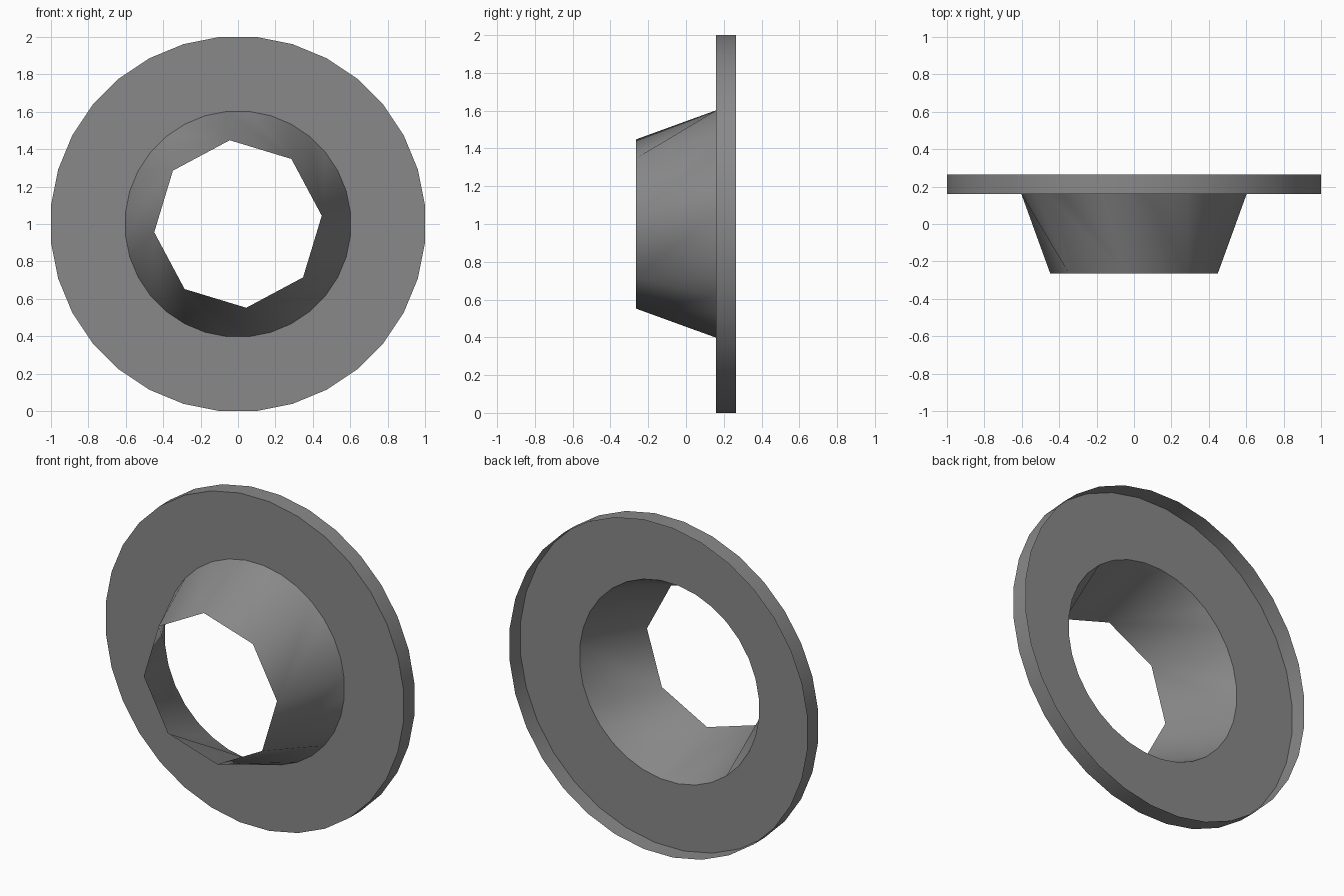
import bpy, bmesh, math

if "Cube" in bpy.data.objects:
    bpy.data.objects.remove(bpy.data.objects["Cube"])

SIDES = 32                      # sides of the flange and its hole
MOUTH = 8                       # sides of the narrow front opening
HALF = math.pi / SIDES          # half-step turn so flats face the axes
R_OUT = 1.0 / math.cos(HALF)
R_HOLE = 0.605
R_MOUTH = 0.45
Y_BACK, Y_PLATE, Y_FRONT = 0.265, 0.16, -0.265

# Dark grey metal
metal = bpy.data.materials.new("dark_grey")
metal.diffuse_color = (0.25, 0.25, 0.25, 1)
metal.use_nodes = True
metal.node_tree.nodes["Principled BSDF"].inputs["Base Color"].default_value = metal.diffuse_color


def ring(bm, radius, y, count):
    """Circle of vertices about the y axis, centred at z = 1."""
    verts = []
    for i in range(count):
        a = HALF + 2 * math.pi * i / count
        verts.append(bm.verts.new((radius * math.cos(a), y, 1 + radius * math.sin(a))))
    return verts


def bridge(bm, a, b):
    n = len(a)
    for i in range(n):
        j = (i + 1) % n
        bm.faces.new((a[i], b[i], b[j], a[j]))


def finish(bm, name):
    mesh = bpy.data.meshes.new(name)
    bm.to_mesh(mesh)
    bm.free()
    mesh.materials.append(metal)
    obj = bpy.data.objects.new(name, mesh)
    bpy.context.collection.objects.link(obj)
    bpy.ops.object.select_all(action='DESELECT')
    obj.select_set(True)
    bpy.context.view_layer.objects.active = obj
    bpy.ops.object.shade_smooth_by_angle(angle=math.radians(40))


# Flange: flat annular plate with a short rim, open at the back
bm = bmesh.new()
hole = ring(bm, R_HOLE, Y_PLATE, SIDES)
edge = ring(bm, R_OUT, Y_PLATE, SIDES)
rim = ring(bm, R_OUT, Y_BACK, SIDES)
bridge(bm, hole, edge)
bridge(bm, edge, rim)
finish(bm, "flange")

# Funnel: thin open tube from the round hole to the octagonal mouth,
# each mouth corner fanning out to a run of hole vertices
bm = bmesh.new()
hole = ring(bm, R_HOLE, Y_PLATE, SIDES)
mouth = ring(bm, R_MOUTH, Y_FRONT, MOUTH)
step = SIDES // MOUTH
for k in range(MOUTH):
    corner, following = mouth[k], mouth[(k + 1) % MOUTH]
    for s in range(step):
        i = k * step + s
        bm.faces.new((corner, hole[i], hole[(i + 1) % SIDES]))
    bm.faces.new((corner, hole[(k + 1) * step % SIDES], following))
finish(bm, "funnel")
